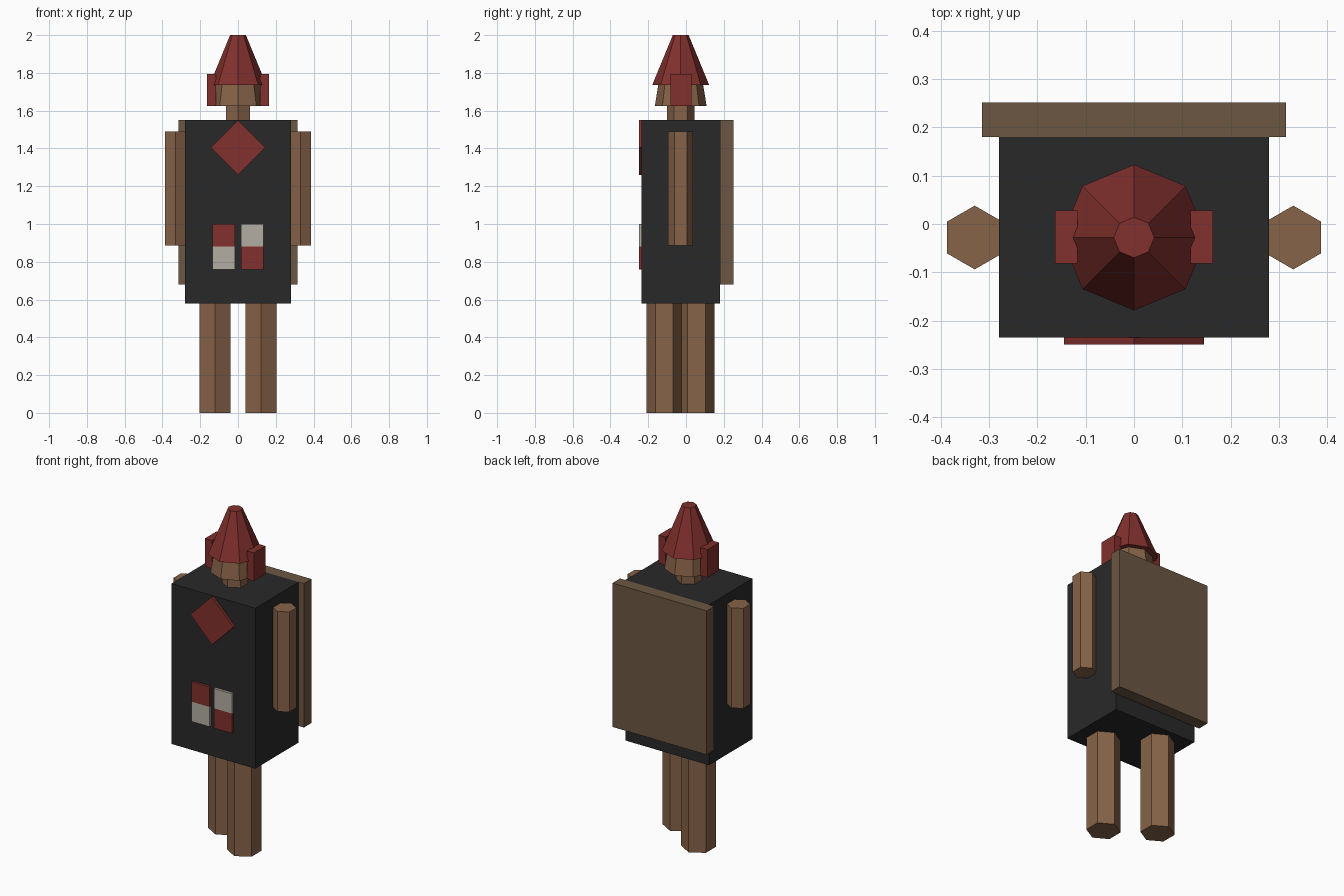
import bpy, math
from mathutils import Matrix

if "Cube" in bpy.data.objects:
    bpy.data.objects.remove(bpy.data.objects["Cube"])


def material(name, color):
    m = bpy.data.materials.new(name)
    m.diffuse_color = (*color, 1)
    m.use_nodes = True
    m.node_tree.nodes["Principled BSDF"].inputs["Base Color"].default_value = m.diffuse_color
    return m


BLACK = material("black", (0.022, 0.022, 0.022))
RED = material("red", (0.22, 0.03, 0.026))
SKIN = material("brown", (0.24, 0.125, 0.065))
BOARD = material("dull_brown", (0.15, 0.095, 0.055))
WHITE = material("off_white", (0.45, 0.42, 0.37))


def box(name, x, y, z, mat):
    """Box from (min, max) ranges."""
    bpy.ops.mesh.primitive_cube_add(size=1, location=[sum(r) / 2 for r in (x, y, z)])
    o = bpy.context.object
    o.name = name
    o.data.transform(Matrix.Diagonal([r[1] - r[0] for r in (x, y, z)] + [1]))
    o.data.materials.append(mat)
    return o


def prism(name, sides, x, y, z, r1, r2, mat):
    """Flat-sided frustum with corners facing front and back."""
    bpy.ops.mesh.primitive_cone_add(vertices=sides, radius1=r1, radius2=r2,
                                    depth=z[1] - z[0], location=(x, y, sum(z) / 2))
    o = bpy.context.object
    o.name = name
    o.data.materials.append(mat)
    return o


CY = -0.028  # shared depth of head and arms

# Torso and back panel
box("torso", (-0.28, 0.28), (-0.235, 0.18), (0.58, 1.55), BLACK)
box("back_panel", (-0.315, 0.315), (0.18, 0.252), (0.68, 1.55), BOARD)

# Arms, ear flaps and striding legs
for side, s, leg_y in (("right", 1, -0.115), ("left", -1, 0.055)):
    prism(side + "_arm", 6, s * 0.33, CY, (0.885, 1.49), 0.066, 0.066, SKIN)
    prism(side + "_leg", 6, s * 0.122, leg_y, (0, 0.58), 0.095, 0.095, SKIN)
    box(side + "_ear_flap", sorted((s * 0.117, s * 0.164)), (-0.082, 0.028), (1.625, 1.795), RED)

# Neck, head and pointed cap
prism("neck", 6, 0, CY, (1.55, 1.63), 0.072, 0.072, SKIN)
prism("head", 8, 0, CY, (1.625, 1.76), 0.137, 0.115, SKIN)
prism("cap", 8, 0, CY, (1.735, 2.0), 0.151, 0.042, RED)

# Chest diamond
h = 0.145 / math.sqrt(2)
d = box("chest_diamond", (-h, h), (-0.25, -0.235), (1.405 - h, 1.405 + h), RED)
d.rotation_euler.y = math.radians(45)

# Checked patch
for col, x in enumerate(((-0.135, -0.015), (0.015, 0.135))):
    for row, z in enumerate(((0.88, 1.0), (0.76, 0.88))):
        box(f"patch_square_{col}{row}", x, (-0.25, -0.235), z, WHITE if (col + row) % 2 else RED)
